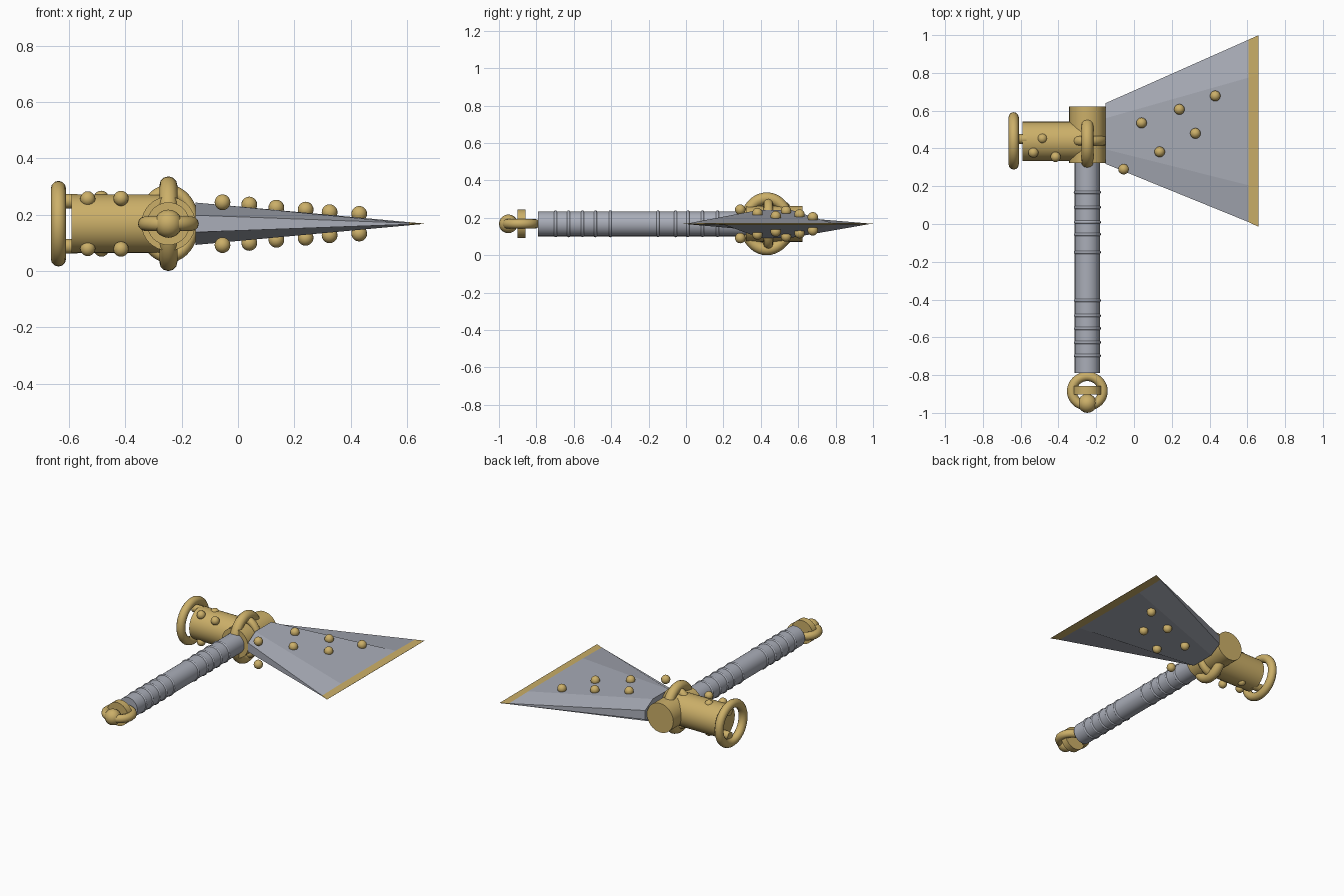
import bpy, bmesh, math
from mathutils import Vector

if "Cube" in bpy.data.objects:
    bpy.data.objects.remove(bpy.data.objects["Cube"])

ZC = 0.168           # height of the weapon's mid plane
HX = -0.247          # handle axis


def material(name, rgb):
    m = bpy.data.materials.new(name)
    m.diffuse_color = (*rgb, 1)
    m.use_nodes = True
    m.node_tree.nodes["Principled BSDF"].inputs["Base Color"].default_value = m.diffuse_color
    return m


GOLD = material("gold", (0.60, 0.43, 0.14))
STEEL = material("steel", (0.40, 0.42, 0.48))
ROT = {"x": (0, math.pi / 2, 0), "y": (math.pi / 2, 0, 0), "z": (0, 0, 0)}


def finish(name, mat, smooth=True):
    o = bpy.context.object
    o.name = name
    o.data.materials.append(mat)
    if smooth:
        bpy.ops.object.shade_smooth_by_angle(angle=math.radians(40))
    return o


def rod(name, axis, a, b, r, mat, sides=32):
    a, b = Vector(a), Vector(b)
    bpy.ops.mesh.primitive_cylinder_add(vertices=sides, radius=r, depth=(b - a).length,
                                        location=(a + b) / 2, rotation=ROT[axis])
    return finish(name, mat)


def ring(name, axis, loc, outer, tube, mat, scale=(1, 1, 1), seg=40):
    bpy.ops.mesh.primitive_torus_add(major_segments=seg, minor_segments=12, location=loc,
                                     rotation=ROT[axis], major_radius=outer - tube,
                                     minor_radius=tube)
    o = finish(name, mat)
    o.scale = scale
    return o


def ball(name, loc, r, mat):
    bpy.ops.mesh.primitive_uv_sphere_add(segments=16, ring_count=10, radius=r, location=loc)
    return finish(name, mat)


# Handle with two groups of grip bands
rod("handle", "y", (HX, -0.79, ZC), (HX, 0.36, ZC), 0.067, STEEL, 24)
for i, y in enumerate((0.168, 0.088, 0.01, -0.055, -0.15, -0.405, -0.485, -0.553, -0.627, -0.697)):
    ring(f"grip_band_{i}", "y", (HX, y, ZC), 0.072, 0.009, STEEL, seg=24)

# Pommel: flat ring, disc and end ball
ring("pommel_ring", "z", (HX, -0.885, ZC), 0.108, 0.026, GOLD, (1, 0.95, 1))
rod("pommel_disc", "y", (HX, -0.902, ZC), (HX, -0.858, ZC), 0.076, GOLD)
ball("pommel_ball", (HX, -0.95, ZC), 0.05, GOLD)

# Head socket with two crossed rings
rod("head_socket", "y", (HX, 0.322, ZC), (HX, 0.622, ZC), 0.096, GOLD)
ring("head_ring_long", "x", (HX, 0.432, ZC), 0.168, 0.032, GOLD, (1, 0.865, 1))
ring("head_ring_cross", "y", (HX, 0.44, ZC), 0.138, 0.025, GOLD, (0.79, 1, 1))

# Hammer poll with end ring on two pegs
rod("poll", "x", (-0.59, 0.438, ZC), (-0.25, 0.438, ZC), 0.104, GOLD)
ring("poll_ring", "x", (-0.637, 0.44, ZC), 0.152, 0.027, GOLD)
for s in (1, -1):
    z = ZC + s * 0.08
    rod("poll_peg", "x", (-0.637, 0.45, z), (-0.57, 0.45, z), 0.026, GOLD, 16)

# Blade: six-sided section, lofted from the root to a sharp edge
STATIONS = [  # x, outer y low/high, inner y low/high, half thickness
    (-0.15, 0.318, 0.64, 0.395, 0.56, 0.075),
    (0.607, 0.010, 0.976, 0.205, 0.775, 0.0055),
    (0.66, -0.015, 1.0, 0.19, 0.79, 0.0006)]
bm = bmesh.new()
loops = []
for x, y0, y1, p0, p1, t in STATIONS:
    e = t * 0.4
    pts = [(y0, -e), (p0, -t), (p1, -t), (y1, -e), (y1, e), (p1, t), (p0, t), (y0, e)]
    loops.append([bm.verts.new((x, y, ZC + z)) for y, z in pts])
for a, b in zip(loops, loops[1:]):
    for i in range(8):
        j = (i + 1) % 8
        bm.faces.new((a[i], a[j], b[j], b[i]))
bm.faces.new(loops[0])
bm.faces.new(loops[-1])
bmesh.ops.recalc_face_normals(bm, faces=bm.faces)
for f in bm.faces:   # gilded cutting edge
    f.material_index = 1 if f.calc_center_median().x > 0.61 else 0
me = bpy.data.meshes.new("blade")
bm.to_mesh(me)
bm.free()
me.materials.append(STEEL)
me.materials.append(GOLD)
bpy.context.collection.objects.link(bpy.data.objects.new("blade", me))

# Studs on blade and poll, mirrored above and below
BLADE_STUDS = [(-0.055, 0.29, 0.076), (0.04, 0.535, 0.068), (0.136, 0.382, 0.057),
               (0.24, 0.607, 0.05), (0.325, 0.48, 0.041), (0.43, 0.678, 0.035)]
POLL_STUDS = [(-0.533, 0.378, 0.088), (-0.415, 0.355, 0.09), (-0.485, 0.452, 0.09)]
for label, studs, r in (("blade_stud", BLADE_STUDS, 0.028), ("poll_stud", POLL_STUDS, 0.027)):
    for x, y, h in studs:
        for s in (1, -1):
            ball(label, (x, y, ZC + s * h), r, GOLD)
